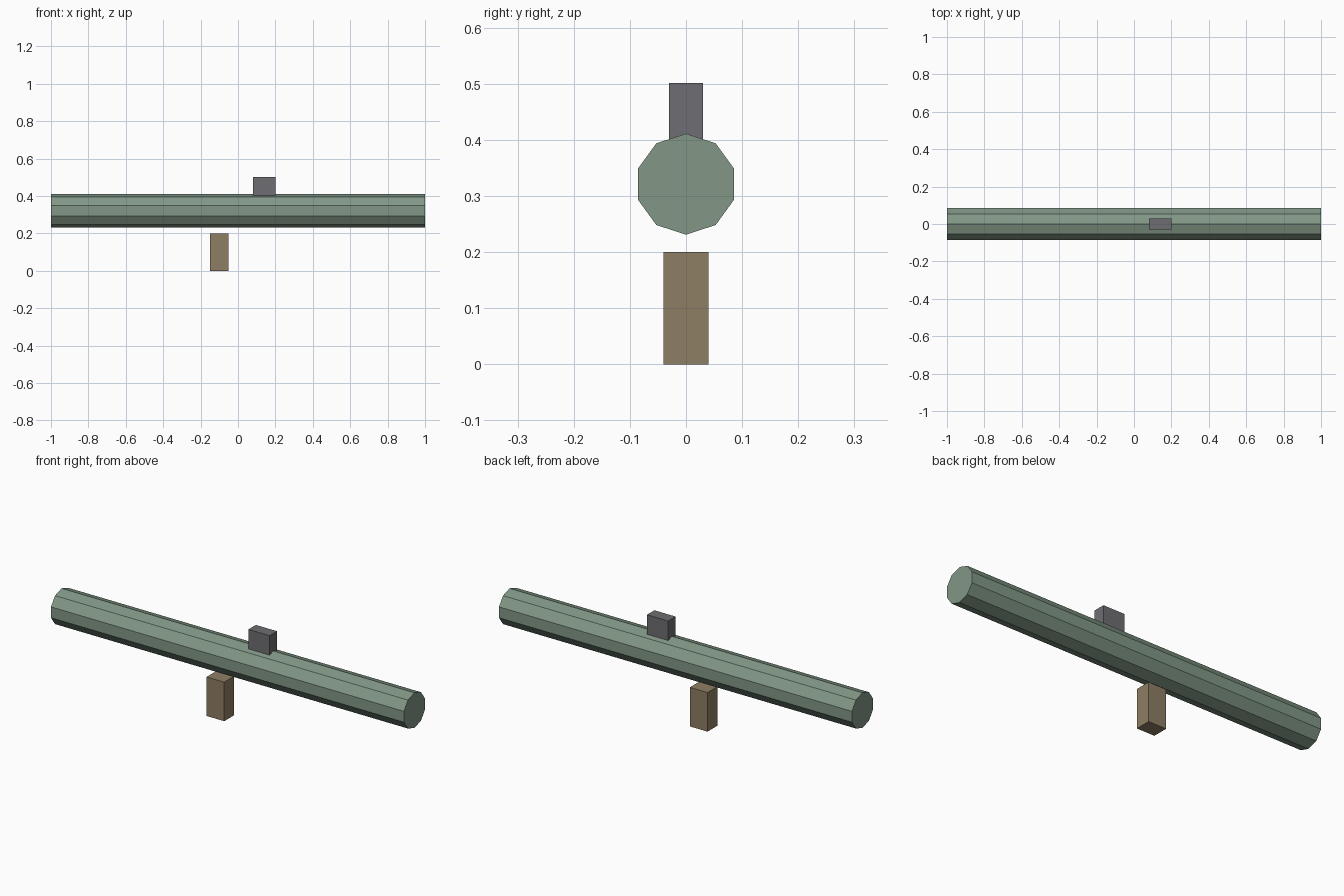
import bpy
import math

if "Cube" in bpy.data.objects:
    bpy.data.objects.remove(bpy.data.objects["Cube"])


def material(name, rgb):
    """Flat material from 0-255 display values, stored as linear."""
    mat = bpy.data.materials.new(name)
    lin = [((c / 255 + 0.055) / 1.055) ** 2.4 for c in rgb]
    mat.diffuse_color = (*lin, 1)
    mat.use_nodes = True
    mat.node_tree.nodes["Principled BSDF"].inputs["Base Color"].default_value = mat.diffuse_color
    return mat


def box(name, low, high, mat):
    """Axis-aligned box between two corners."""
    centre = [(a + b) / 2 for a, b in zip(low, high)]
    bpy.ops.mesh.primitive_cube_add(size=1, location=centre)
    ob = bpy.context.object
    ob.name = name
    ob.scale = [b - a for a, b in zip(low, high)]
    bpy.ops.object.transform_apply(location=False, rotation=False, scale=True)
    ob.data.materials.append(mat)
    return ob


green = material("dull green", (130, 151, 134))
grey = material("dark grey", (110, 110, 115))
brown = material("brown", (143, 126, 100))

# Launch tube: ten-sided closed cylinder along x, one corner pointing up
bpy.ops.mesh.primitive_cylinder_add(
    vertices=10, radius=0.09, depth=2, location=(0, 0, 0.321),
    rotation=(0, math.pi / 2, 0))
tube = bpy.context.object
tube.name = "tube"
bpy.ops.object.transform_apply(location=False, rotation=True, scale=False)
# Quarter turn about the axis if a flat side, not a corner, is on top
top = max(v.co.z for v in tube.data.vertices)
if top < 0.0899:
    tube.rotation_euler.x = math.pi / 10
    bpy.ops.object.transform_apply(location=False, rotation=True, scale=False)
tube.data.materials.append(green)

# Sight block on top and grip below
box("sight", (0.08, -0.03, 0.40), (0.20, 0.03, 0.501), grey)
box("grip", (-0.15, -0.04, 0), (-0.05, 0.04, 0.20), brown)
